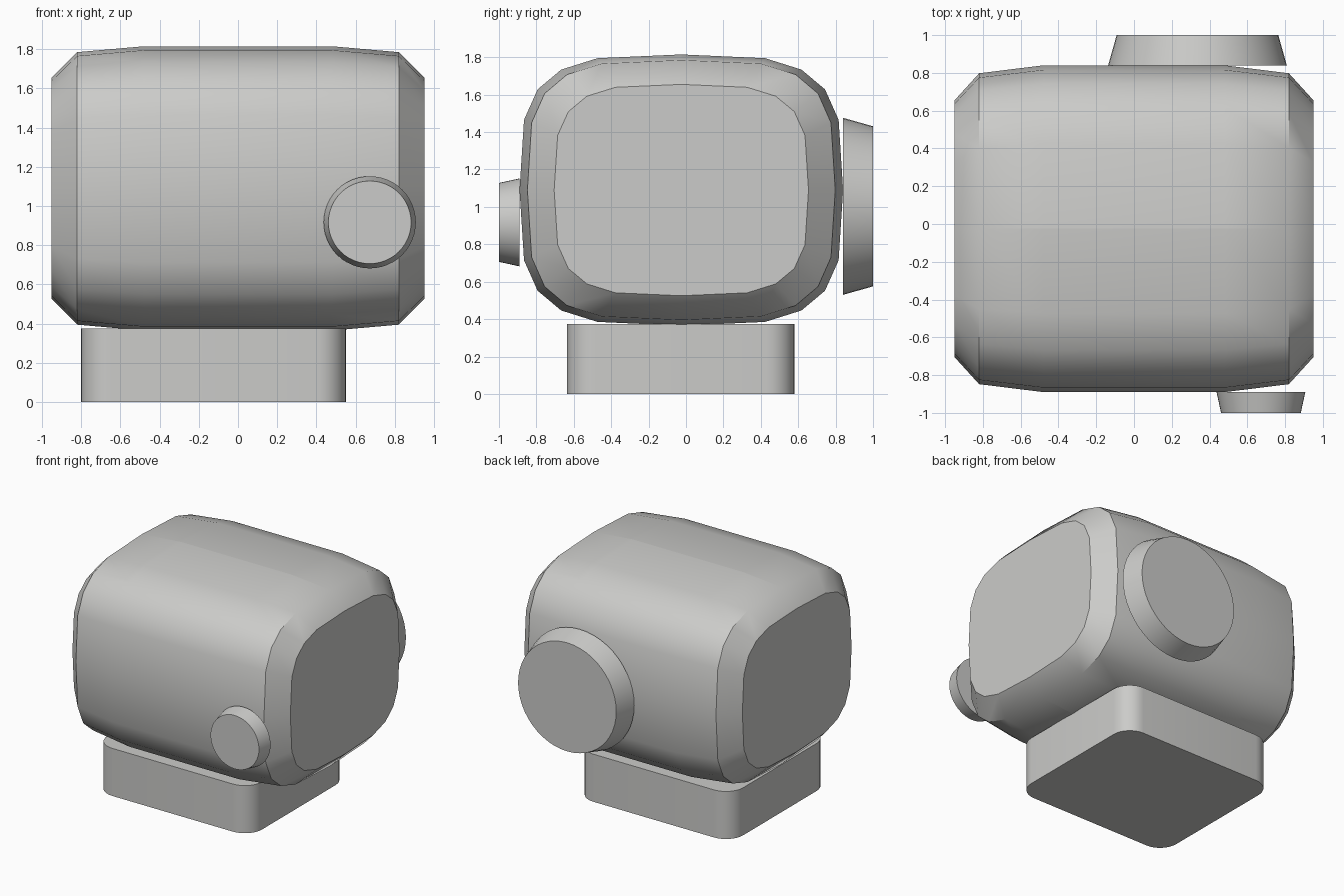
import bpy, bmesh, math
from mathutils import Matrix, Vector

if "Cube" in bpy.data.objects:
    bpy.data.objects.remove(bpy.data.objects["Cube"])

grey = bpy.data.materials.new("warm grey")
grey.diffuse_color = (0.6, 0.6, 0.585, 1)
grey.use_nodes = True
grey.node_tree.nodes["Principled BSDF"].inputs["Base Color"].default_value = grey.diffuse_color


def finish(name, bm, angle=40):
    bmesh.ops.recalc_face_normals(bm, faces=bm.faces)
    mesh = bpy.data.meshes.new(name)
    bm.to_mesh(mesh)
    bm.free()
    mesh.materials.append(grey)
    obj = bpy.data.objects.new(name, mesh)
    bpy.context.collection.objects.link(obj)
    bpy.ops.object.select_all(action='DESELECT')
    obj.select_set(True)
    bpy.context.view_layer.objects.active = obj
    bpy.ops.object.shade_smooth_by_angle(angle=math.radians(angle))
    return obj


def loft(bm, rings):
    """Skin closed rings of points and cap both ends."""
    loops = [[bm.verts.new(p) for p in ring] for ring in rings]
    n = len(loops[0])
    for a, b in zip(loops, loops[1:]):
        for i in range(n):
            j = (i + 1) % n
            bm.faces.new((a[i], a[j], b[j], b[i]))
    caps = [bm.faces.new(loops[0]), bm.faces.new(loops[-1])]
    return loops, caps


# Body: 20-sided squarish section, tapered in steps towards both ends
def power(v, e=0.56):
    return math.copysign(abs(v) ** e, v) if abs(v) > 1e-6 else 0.0


section = [(power(math.cos(math.tau * i / 20)), power(math.sin(math.tau * i / 20)))
           for i in range(20)]
stations = [(-0.95, 0.68, 0.565), (-0.82, 0.823, 0.695), (-0.48, 0.865, 0.725),
            (0.48, 0.865, 0.725), (0.82, 0.823, 0.695), (0.95, 0.68, 0.565)]
bm = bmesh.new()
loops, caps = loft(bm, [[(x, -0.025 + hy * u, 1.09 + hz * v) for u, v in section]
                        for x, hy, hz in stations])
for cap in caps:
    for e in cap.edges:
        e.smooth = False
# Centre seam along the top and bottom
for a, b in zip(loops[1:4], loops[2:5]):
    for i in (5, 15):
        bm.edges.get((a[i], b[i])).smooth = False
finish("body", bm)

# Base: rounded rectangular block
bm = bmesh.new()
x0, x1, y0, y1, r = -0.80, 0.55, -0.635, 0.58, 0.15
outline = []
for k, (cx, cy) in enumerate([(x1 - r, y1 - r), (x0 + r, y1 - r),
                              (x0 + r, y0 + r), (x1 - r, y0 + r)]):
    for s in range(9):
        t = math.pi / 2 * (k + s / 8)
        outline.append((cx + r * math.cos(t), cy + r * math.sin(t)))
loft(bm, [[(x, y, z) for x, y in outline] for z in (0, 0.375)])
finish("base", bm)


# Knobs: tapered discs on the front and back
def knob(name, x, z, y_in, y_out, r_in, r_out, sides=48):
    bm = bmesh.new()
    loft(bm, [[(x + rad * math.cos(math.tau * i / sides), y,
                z + rad * math.sin(math.tau * i / sides)) for i in range(sides)]
              for y, rad in ((y_in, r_in), (y_out, r_out))])
    finish(name, bm)


knob("front_knob", 0.672, 0.917, -0.89, -1.0, 0.235, 0.211)
knob("back_knob", 0.336, 1.003, 0.84, 1.0, 0.473, 0.428)
